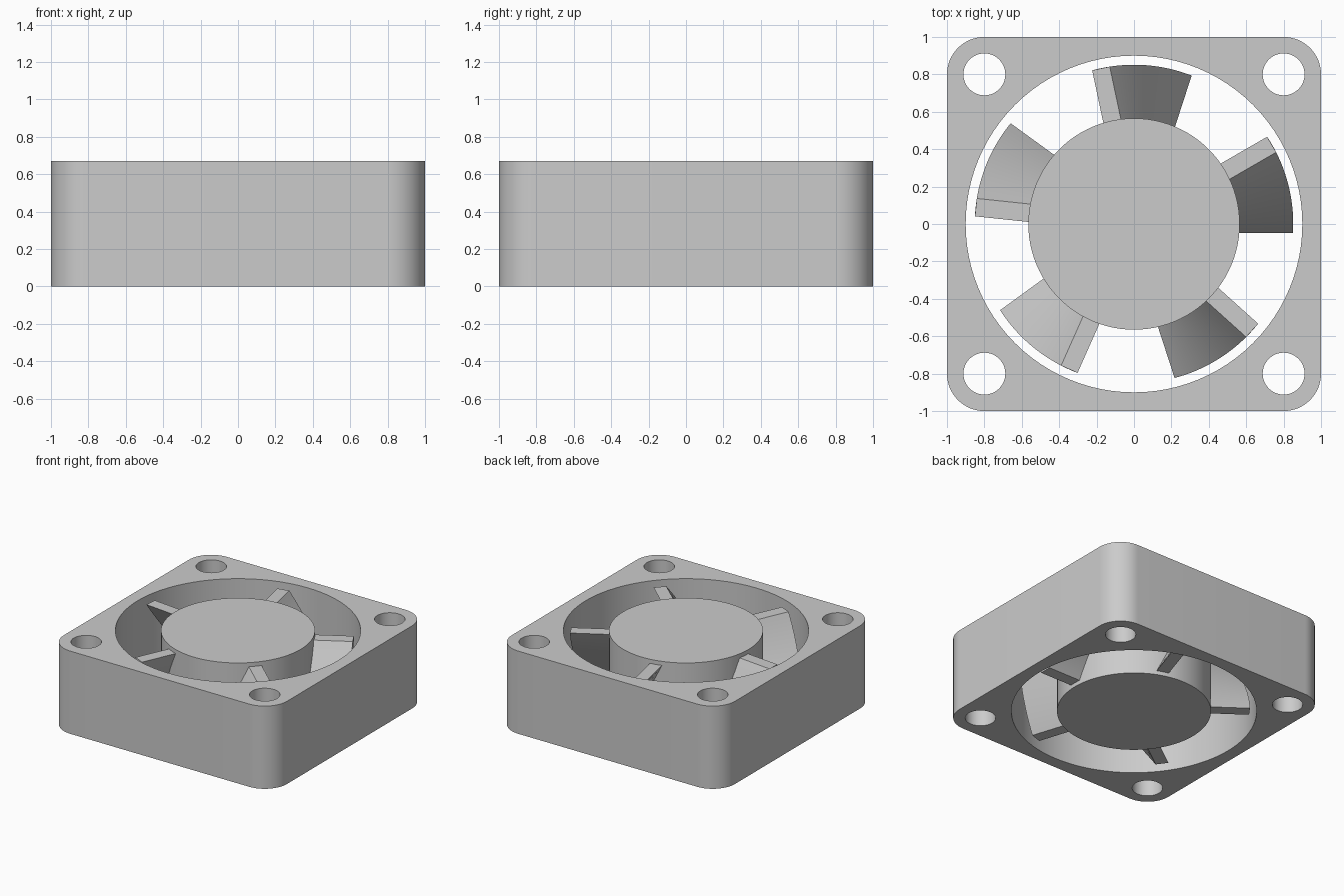
import bpy, bmesh, math
from mathutils import Matrix, Vector

cube = bpy.data.objects.get("Cube")
if cube:
    bpy.data.objects.remove(cube, do_unlink=True)

HEIGHT = 0.67
HUB_RADIUS = 0.565
BLADES = 5

grey = bpy.data.materials.new("plain grey")
grey.use_nodes = True
grey.diffuse_color = (0.6, 0.6, 0.6, 1)
grey.node_tree.nodes["Principled BSDF"].inputs["Base Color"].default_value = (0.6, 0.6, 0.6, 1)


def add_object(name, bm):
    bmesh.ops.recalc_face_normals(bm, faces=bm.faces)
    mesh = bpy.data.meshes.new(name)
    bm.to_mesh(mesh)
    bm.free()
    mesh.materials.append(grey)
    obj = bpy.data.objects.new(name, mesh)
    bpy.context.collection.objects.link(obj)
    return obj


def select(obj):
    bpy.ops.object.select_all(action='DESELECT')
    obj.select_set(True)
    bpy.context.view_layer.objects.active = obj


def smooth(obj):
    select(obj)
    bpy.ops.object.shade_smooth_by_angle(angle=math.radians(30))


def cylinder(name, radius, height, x=0, y=0, sides=96):
    bm = bmesh.new()
    bmesh.ops.create_cone(bm, cap_ends=True, segments=sides, radius1=radius, radius2=radius,
                          depth=height, matrix=Matrix.Translation((x, y, HEIGHT / 2)))
    return add_object(name, bm)


# Square housing with rounded upright corners
bm = bmesh.new()
bmesh.ops.create_cube(bm, size=1, matrix=Matrix.Translation((0, 0, HEIGHT / 2))
                      @ Matrix.Diagonal((2, 2, HEIGHT, 1)))
uprights = [e for e in bm.edges if abs(e.verts[0].co.z - e.verts[1].co.z) > 0.1]
bmesh.ops.bevel(bm, geom=uprights, offset=0.2, segments=16, profile=0.5, affect='EDGES')
housing = add_object("housing", bm)

# Main bore and four screw holes
cutters = [cylinder("bore_cutter", 0.9, 1)]
for x in (-0.8, 0.8):
    for y in (-0.8, 0.8):
        cutters.append(cylinder("screw_hole_cutter", 0.112, 1, x, y, 48))
select(housing)
for cutter in cutters:
    cutter.hide_render = True
    mod = housing.modifiers.new("cut", 'BOOLEAN')
    mod.operation = 'DIFFERENCE'
    mod.solver = 'EXACT'
    mod.object = cutter
    bpy.ops.object.modifier_apply(modifier=mod.name)
    bpy.data.objects.remove(cutter, do_unlink=True)
smooth(housing)

# Central hub
smooth(cylinder("hub", HUB_RADIUS, HEIGHT))


# Blades: a flat bar extruded upwards while twisting about the hub axis
def blade(name, start, twist=math.radians(30), slices=16):
    inner, outer, half, gap = HUB_RADIUS - 0.03, 0.85, 0.048, 0.033
    section = [(inner, -half), (outer, -half), (outer, half), (inner, half)]
    bm = bmesh.new()
    rings = []
    for i in range(slices + 1):
        t = i / slices
        turn = Matrix.Rotation(start + twist * t, 3, 'Z')
        z = gap + (HEIGHT - 2 * gap) * t
        rings.append([bm.verts.new(turn @ Vector((x, y, z))) for x, y in section])
    for low, high in zip(rings, rings[1:]):
        for k in range(4):
            n = (k + 1) % 4
            bm.faces.new((low[k], low[n], high[n], high[k]))
    bm.faces.new(rings[0])
    bm.faces.new(rings[-1])
    smooth(add_object(name, bm))


for i in range(BLADES):
    blade(f"blade_{i + 1}", math.tau * i / BLADES)
